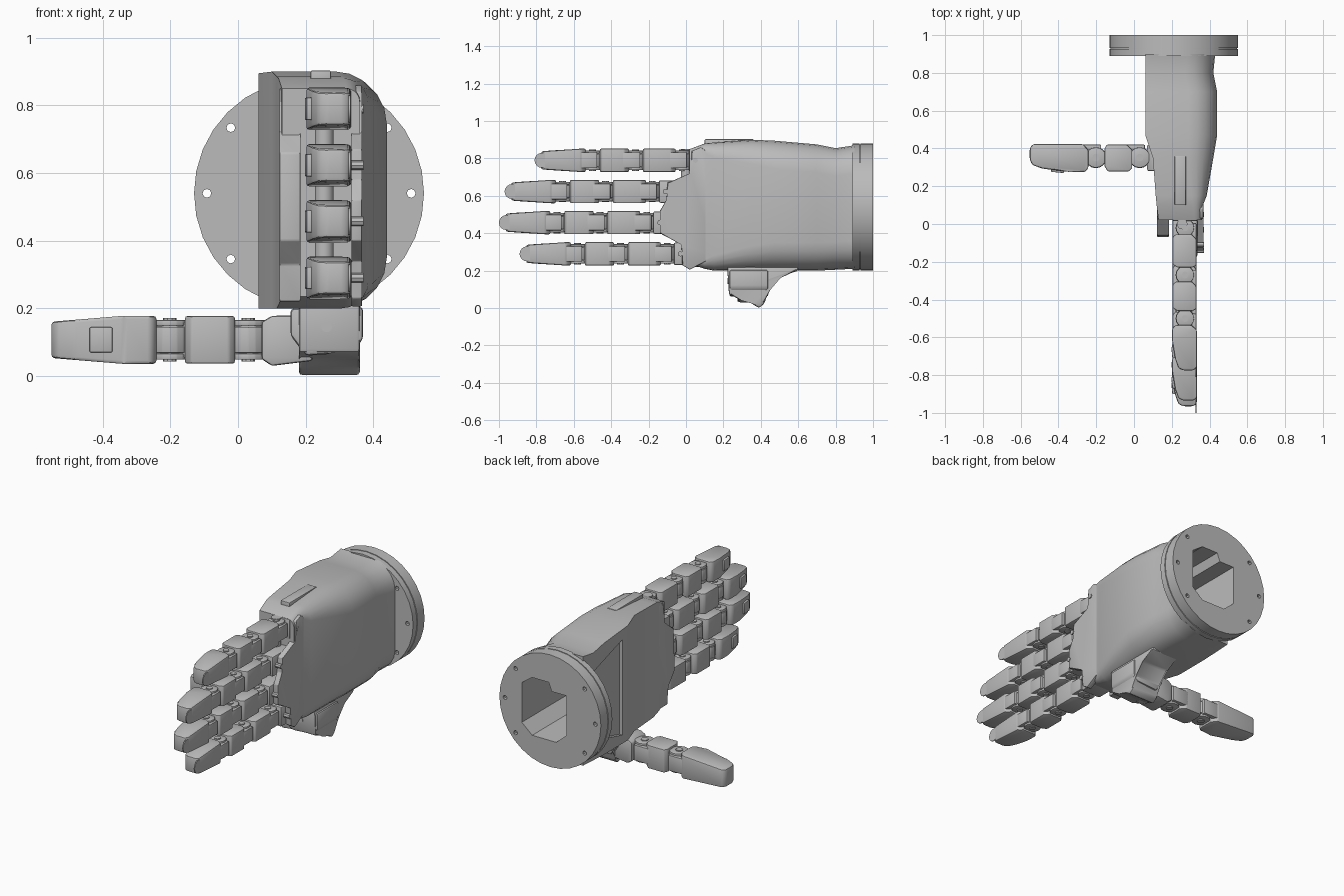
import bpy, bmesh, math
from mathutils import Vector

cube = bpy.data.objects.get("Cube")
if cube:
    bpy.data.objects.remove(cube, do_unlink=True)

metal = bpy.data.materials.new("plain grey")
metal.use_nodes = True
GREY = (0.5, 0.5, 0.5, 1)
metal.diffuse_color = GREY
metal.node_tree.nodes["Principled BSDF"].inputs["Base Color"].default_value = GREY

X, Y, Z = Vector((1, 0, 0)), Vector((0, 1, 0)), Vector((0, 0, 1))


def along_x(p, q, t):
    return Vector((t, p, q))


def along_y(p, q, t):
    return Vector((p, t, q))


def along_z(p, q, t):
    return Vector((p, q, t))


def circle(cx, cy, r, n=16):
    return [(cx + r * math.cos(math.tau * i / n), cy + r * math.sin(math.tau * i / n)) for i in range(n)]


def rect(a, b, c, d):
    return [(a, c), (b, c), (b, d), (a, d)]


def smooth(mesh):
    for f in mesh.polygons:
        f.use_smooth = True
    mesh.set_sharp_from_angle(angle=math.radians(32))


def skin(name, rings, bevel=0):
    """Join matching rings of points into a closed solid."""
    bm = bmesh.new()
    loops = [[bm.verts.new(p) for p in ring] for ring in rings]
    n = len(loops[0])
    for a, b in zip(loops, loops[1:]):
        for i in range(n):
            j = (i + 1) % n
            bm.faces.new((a[i], a[j], b[j], b[i]))
    bm.faces.new(loops[0][::-1])
    bm.faces.new(loops[-1])
    if bevel:
        bmesh.ops.bevel(bm, geom=bm.edges[:], offset=bevel, segments=2,
                        profile=0.5, affect='EDGES', clamp_overlap=True)
    bmesh.ops.recalc_face_normals(bm, faces=bm.faces[:])
    mesh = bpy.data.meshes.new(name)
    bm.to_mesh(mesh)
    bm.free()
    mesh.materials.append(metal)
    smooth(mesh)
    obj = bpy.data.objects.new(name, mesh)
    bpy.context.scene.collection.objects.link(obj)
    return obj


def prism(name, pts, a, b, place, bevel=0):
    return skin(name, [[place(p, q, t) for p, q in pts] for t in (a, b)], bevel)


def cut(objs, cutter):
    """Carve the cutter out of each object, then drop it."""
    for obj in objs:
        mod = obj.modifiers.new("cut", 'BOOLEAN')
        mod.operation, mod.solver, mod.object = 'DIFFERENCE', 'EXACT', cutter
        bpy.context.view_layer.update()
        done = obj.evaluated_get(bpy.context.evaluated_depsgraph_get())
        mesh = bpy.data.meshes.new_from_object(done)
        obj.modifiers.clear()
        obj.data = mesh
        smooth(mesh)
    bpy.data.objects.remove(cutter, do_unlink=True)


# Palm shell: flat inner side, rounded back of the hand
def palm_section(y, x0, x1, z0, z1, r):
    pts = [(x0, z0), (x0, z1)]
    for i in range(6):
        a = math.pi / 2 * (1 - i / 5)
        pts.append((x1 - r + r * math.cos(a), z1 - r + r * math.sin(a)))
    for i in range(6):
        a = -math.pi / 2 * i / 5
        pts.append((x1 - r + r * math.cos(a), z0 + r + r * math.sin(a)))
    return [along_y(p, q, y) for p, q in pts]


palm = skin("palm", [palm_section(*s) for s in (
    (0.90, 0.06, 0.43, 0.21, 0.87, 0.15), (0.80, 0.06, 0.42, 0.205, 0.855, 0.15),
    (0.70, 0.06, 0.44, 0.20, 0.875, 0.15), (0.47, 0.06, 0.44, 0.20, 0.895, 0.15),
    (0.35, 0.10, 0.42, 0.20, 0.90, 0.13), (0.15, 0.115, 0.385, 0.20, 0.885, 0.08),
    (0.10, 0.12, 0.365, 0.21, 0.88, 0.05), (0.02, 0.13, 0.36, 0.235, 0.85, 0.04))])

# Wrist flange with a groove, a stepped opening and bolt holes
flange = [prism("flange_" + n, circle(0.21, 0.54, r, 32), a, b, along_y) for n, r, a, b in (
    ("front", 0.34, 0.89, 0.927), ("groove", 0.334, 0.925, 0.935), ("back", 0.34, 0.933, 1.0))]
opening = [(0.1, 0.42), (0.17, 0.36), (0.33, 0.36), (0.4, 0.42), (0.4, 0.66),
           (0.33, 0.71), (0.22, 0.71), (0.2, 0.66), (0.1, 0.66)]
cut([palm] + flange, prism("opening_cutter", opening, 0.5, 1.1, along_y))
for deg in (0, 40, 140, 180, 220, 320):
    a = math.radians(deg)
    hx, hz = 0.21 + 0.302 * math.cos(a), 0.54 + 0.302 * math.sin(a)
    cut(flange, prism("bolt_cutter", circle(hx, hz, 0.013, 8), 0.8, 1.1, along_y))

# Recessed panel on the inner side of the palm
cut([palm], prism("panel_cutter", [(0.86, 0.34), (0.86, 0.72), (0.52, 0.83), (0.52, 0.25)],
                  0.0, 0.08, along_x))
prism("top_strip", rect(0.215, 0.275, 0.1, 0.36), 0.86, 0.903, along_z, 0.004)

# Knuckle plates either side of the finger roots
prism("back_knuckle_plate", [(0.16, 0.80), (0.08, 0.86), (0.03, 0.84), (0.03, 0.72), (-0.1, 0.67),
                             (-0.1, 0.58), (-0.14, 0.52), (-0.14, 0.4), (-0.02, 0.34),
                             (-0.02, 0.23), (0.02, 0.205), (0.16, 0.28)], 0.335, 0.367, along_x, 0.004)
prism("inner_knuckle_plate", [(0.16, 0.86), (0.04, 0.85), (0.03, 0.72), (-0.06, 0.66),
                              (-0.07, 0.4), (0.0, 0.33), (0.0, 0.22), (0.16, 0.22)],
      0.122, 0.185, along_x, 0.006)
prism("knuckle_rod", circle(0.255, 0.0, 0.028), 0.25, 0.85, along_z)


def digit(name, origin, u, w, joints, tip, s, nail):
    """Finger running along u with its back facing w."""
    v = w.cross(u)

    def place(p, q, t):
        return origin + (u * p + w * q + v * t) * s

    # Hinges
    for j in joints:
        prism(name + "_barrel", circle(j, 0, 0.05), -0.034, 0.034, place, 0.003)
        prism(name + "_pin", circle(j, 0, 0.018, 10), -0.057, 0.057, place)
        for side in (-1, 1):
            prism(name + "_cheek", circle(j, 0, 0.048), side * 0.036, side * 0.052, place, 0.003)
    # Links
    for a, b in zip(joints, joints[1:]):
        prism(name + "_link", [(a + 0.035, -0.05), (a + 0.05, -0.065), (b - 0.055, -0.065),
                               (b - 0.04, -0.04), (b - 0.04, 0.04), (b - 0.05, 0.06),
                               (a + 0.06, 0.06), (a + 0.035, 0.035)], -0.062, 0.062, place, 0.006)
        prism(name + "_tongue", rect(a, b, -0.03, 0.03), -0.045, 0.045, place)
        prism(name + "_back_plate", rect(a - 0.025, a + 0.075, 0.035, 0.06), -0.042, 0.042, place, 0.005)

    # Tip narrows toward its end
    j = joints[-1]
    end = j + tip

    def taper(p, q, t):
        return place(p, q, t * (1 - 0.25 * max(0, (p - j - 0.15) / (tip - 0.15))))

    prism(name + "_tip", [(j + 0.035, -0.05), (j + 0.05, -0.068), (j + 0.12, -0.068),
                          (end - 0.06, -0.052), (end - 0.012, -0.035), (end, -0.01),
                          (end, 0.045), (end - 0.015, 0.063), (j + 0.06, 0.063),
                          (j + 0.035, 0.035)], -0.063, 0.063, taper, 0.01)
    prism(name + "_tip_tongue", rect(j, j + 0.08, -0.03, 0.03), -0.045, 0.045, place)
    prism(name + "_tip_plate", rect(j - 0.025, j + 0.08, 0.035, 0.06), -0.042, 0.042, place, 0.005)
    prism(name + "_pad", [(j + 0.15, -0.04), (j + 0.15, -0.073), (j + 0.21, -0.067), (j + 0.21, -0.04)],
          -0.033, 0.033, place, 0.004)
    if nail:
        prism(name + "_nail", circle(end - 0.005, 0, 0.04),
              0.056, 0.062, lambda p, q, t: place(p, t, q))


# Four fingers with their root blocks
for name, y, z in (("index_finger", -0.02, 0.79), ("middle_finger", -0.18, 0.623),
                   ("ring_finger", -0.21, 0.457), ("little_finger", -0.10, 0.29)):
    digit(name, Vector((0.27, y, z)), -Y, X, (0, 0.25, 0.48), 0.275, 1, True)
    prism(name + "_root", rect(y + 0.035, 0.08, z - 0.06, z + 0.06), 0.205, 0.335, along_x, 0.008)
    prism(name + "_root_tongue", rect(y, 0.06, z - 0.045, z + 0.045), 0.24, 0.30, along_x)
    prism(name + "_knuckle_screw", circle(y + 0.07, z, 0.014, 8), 0.33, 0.371, along_x)

# Thumb and its mount
digit("thumb", Vector((0.03, 0.352, 0.107)), -X, Y, (0, 0.205), 0.31, 1.13, False)
prism("thumb_root", [(0.07, 0.05), (0.10, 0.03), (0.22, 0.045), (0.22, 0.18), (0.10, 0.178), (0.07, 0.16)],
      0.28, 0.42, along_y, 0.008)
prism("thumb_root_tongue", rect(0.03, 0.12, 0.06, 0.155), 0.32, 0.385, along_y)
prism("thumb_mount", [(0.155, 0.2), (0.37, 0.205), (0.37, 0.11), (0.34, 0.07), (0.2, 0.06), (0.155, 0.12)],
      0.232, 0.44, along_y, 0.012)
prism("thumb_dome", [(0.22, 0.22), (0.23, 0.07), (0.3, 0.05), (0.35, 0.025), (0.39, 0.0), (0.42, 0.025),
                     (0.44, 0.1), (0.5, 0.17), (0.6, 0.2), (0.6, 0.22)], 0.18, 0.36, along_x, 0.012)
prism("thumb_mount_bolt", circle(0.262, 0.145, 0.016, 10), 0.222, 0.25, along_y)
